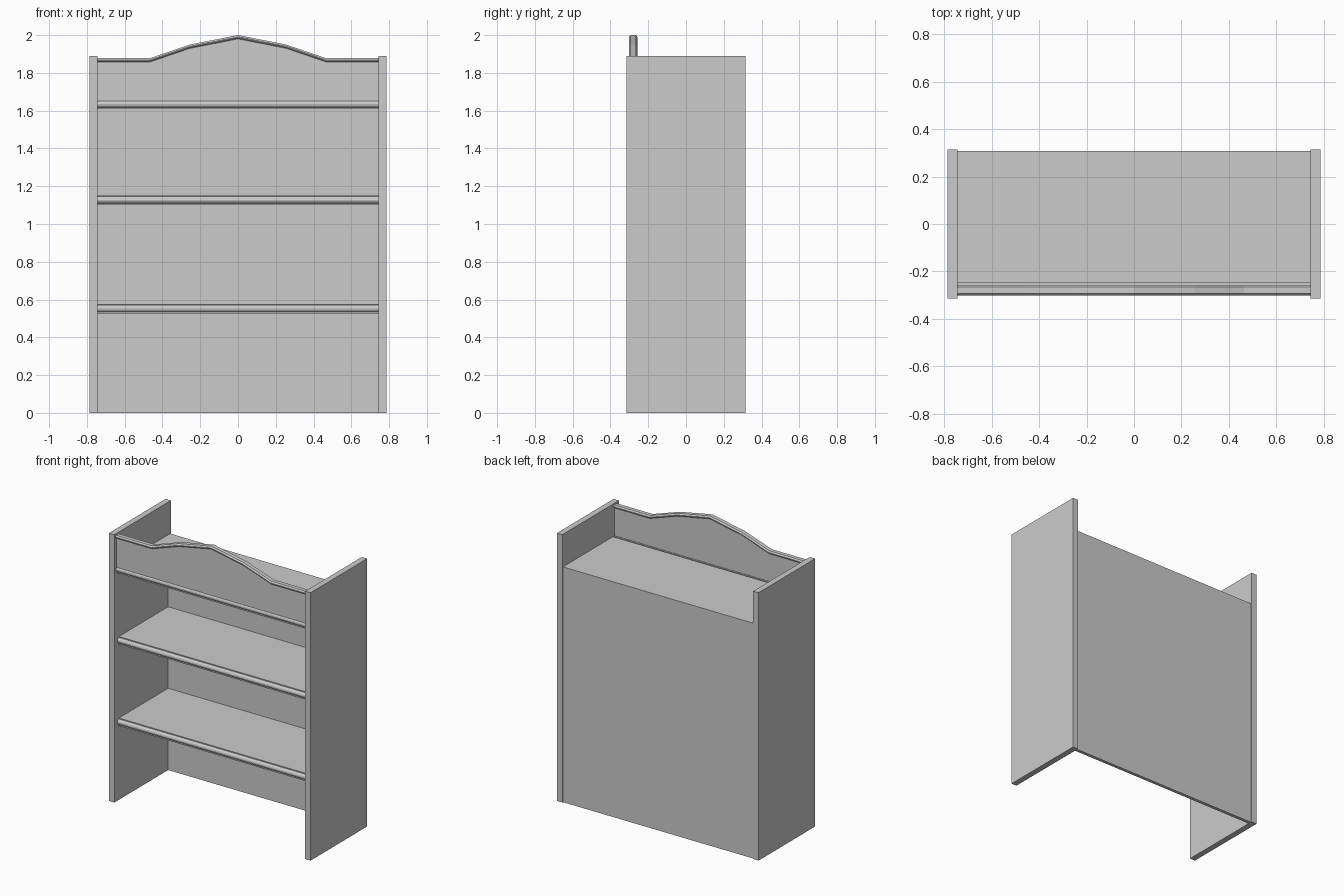
import bpy
import bmesh
import math

cube = bpy.data.objects.get("Cube")
if cube:
    bpy.data.objects.remove(cube, do_unlink=True)

# One plain grey for the whole bookcase
grey = bpy.data.materials.new("plain grey")
grey.use_nodes = True
COLOUR = (0.6, 0.6, 0.6, 1)
grey.diffuse_color = COLOUR
grey.node_tree.nodes["Principled BSDF"].inputs["Base Color"].default_value = COLOUR

INNER, OUTER, DEPTH = 0.745, 0.787, 0.315


def finish(name, bm):
    bmesh.ops.recalc_face_normals(bm, faces=bm.faces)
    mesh = bpy.data.meshes.new(name)
    bm.to_mesh(mesh)
    bm.free()
    mesh.materials.append(grey)
    obj = bpy.data.objects.new(name, mesh)
    bpy.context.collection.objects.link(obj)
    return obj


def box(name, low, high):
    bm = bmesh.new()
    bmesh.ops.create_cube(bm, size=1)
    for v in bm.verts:
        v.co = [a + (c + 0.5) * (b - a) for a, b, c in zip(low, high, v.co)]
    return finish(name, bm)


def sweep(name, path, section):
    """Carry a (y, z) cross-section along (x, z) path points."""
    bm = bmesh.new()
    rings = [[bm.verts.new((x, y, z + dz)) for y, dz in section] for x, z in path]
    n = len(section)
    for a, b in zip(rings, rings[1:]):
        for i in range(n):
            j = (i + 1) % n
            bm.faces.new((a[i], a[j], b[j], b[i]))
    bm.faces.new(rings[0])
    bm.faces.new(rings[-1])
    return finish(name, bm)


def straight(z):
    return [(-INNER, z), (INNER, z)]


# Side panels
for name, sign in (("left_side", 1), ("right_side", -1)):
    xs = sorted((sign * INNER, sign * OUTER))
    box(name, (xs[0], -DEPTH, 0), (xs[1], DEPTH, 1.89))

# Back panel
box("back_panel", (-INNER, 0.285, 0), (INNER, 0.308, 1.66))

# Nosing: a rounded bead between two small steps
bead = [(-0.264 - 0.018 * math.cos(math.radians(a)),
         0.027 + 0.018 * math.sin(math.radians(a))) for a in range(-90, 91, 30)]
nosing = [(-0.25, 0), (-0.27, 0), (-0.27, 0.009)] + bead + [(-0.264, 0.052), (-0.25, 0.052)]

# Shelves with moulded front edges
for name, z in (("lower_shelf", 0.525), ("middle_shelf", 1.1), ("top_shelf", 1.608)):
    box(name, (-INNER, -0.25, z), (INNER, 0.285, z + 0.052))
    shift = -0.014 if name == "top_shelf" else 0
    sweep(name + "_nosing", straight(z), [(y + shift, dz) for y, dz in nosing])

# Curved header board
half = [(0, 2.0), (0.255, 1.95), (0.465, 1.878), (INNER, 1.878)]
crest = [(-x, z) for x, z in reversed(half[1:])] + half
bm = bmesh.new()
outline = [(-INNER, 1.65)] + [(x, z - 0.012) for x, z in crest] + [(INNER, 1.65)]
face = bm.faces.new([bm.verts.new((x, -0.29, z)) for x, z in outline])
ext = bmesh.ops.extrude_face_region(bm, geom=[face])
for v in ext["geom"]:
    if isinstance(v, bmesh.types.BMVert):
        v.co.y = -0.268
finish("header_board", bm)

# Crest moulding along the top of the header
profile = [(-0.296, -0.02), (-0.302, -0.014), (-0.302, -0.009), (-0.294, 0),
           (-0.266, 0), (-0.258, -0.009), (-0.258, -0.014), (-0.264, -0.02)]
sweep("crest_moulding", crest, profile)
